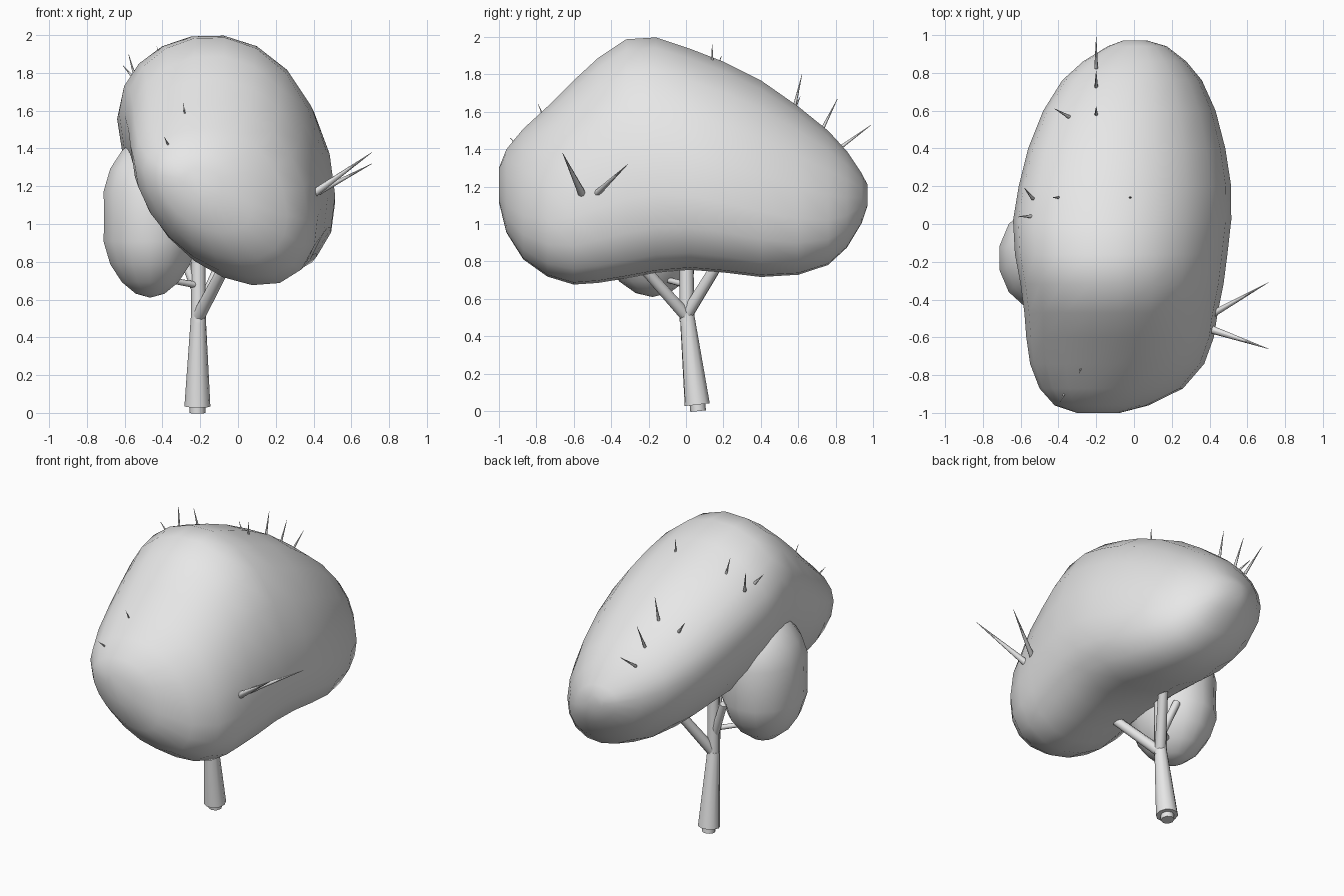
import bpy
import bmesh
from math import sin, cos, pi
from mathutils import Vector

cube = bpy.data.objects.get("Cube")
if cube:
    bpy.data.objects.remove(cube, do_unlink=True)

grey = bpy.data.materials.new("plain_grey")
grey.use_nodes = True
grey.diffuse_color = (0.8, 0.8, 0.8, 1)
grey.node_tree.nodes["Principled BSDF"].inputs["Base Color"].default_value = (0.8, 0.8, 0.8, 1)


def finish(bm, name, smooth_angle):
    """Turn a bmesh into a smooth, named object."""
    mesh = bpy.data.meshes.new(name)
    bm.to_mesh(mesh)
    bm.free()
    mesh.materials.append(grey)
    obj = bpy.data.objects.new(name, mesh)
    bpy.context.collection.objects.link(obj)
    bpy.ops.object.select_all(action="DESELECT")
    bpy.context.view_layer.objects.active = obj
    obj.select_set(True)
    bpy.ops.object.shade_smooth_by_angle(angle=smooth_angle)


def loft(name, rings, smooth_angle):
    """Skin equal rings, wound counter-clockwise along their path, and cap both ends."""
    bm = bmesh.new()
    loops = [[bm.verts.new(p) for p in ring] for ring in rings]
    count = len(loops[0])
    for a, b in zip(loops, loops[1:]):
        for i in range(count):
            j = (i + 1) % count
            bm.faces.new((a[i], a[j], b[j], b[i]))
    bm.faces.new(loops[0][::-1])
    bm.faces.new(loops[-1])
    bm.normal_update()
    finish(bm, name, smooth_angle)


def limb(name, stations, sides=8):
    """Tapered round limb through (point, radius) stations."""
    points = [Vector(p) for p, r in stations]
    axis = (points[-1] - points[0]).to_track_quat("Z", "Y")
    rings = []
    for point, (_, radius) in zip(points, stations):
        rings.append([point + axis @ Vector((radius * cos(a), radius * sin(a), 0))
                      for a in (2 * pi * i / sides for i in range(sides))])
    loft(name, rings, 0.9)


# Main canopy: slanted oval sections (y, left x, right x, low z, high z)
sections = [
    (-1.00, -0.30, -0.08, 1.12, 1.30),
    (-0.96, -0.42, 0.07, 0.96, 1.40),
    (-0.87, -0.50, 0.25, 0.82, 1.51),
    (-0.74, -0.55, 0.36, 0.73, 1.63),
    (-0.60, -0.57, 0.41, 0.69, 1.77),
    (-0.47, -0.58, 0.43, 0.70, 1.89),
    (-0.32, -0.60, 0.46, 0.725, 1.99),
    (-0.16, -0.63, 0.48, 0.755, 2.00),
    (0.02, -0.64, 0.50, 0.77, 1.94),
    (0.20, -0.61, 0.50, 0.755, 1.87),
    (0.40, -0.56, 0.47, 0.73, 1.77),
    (0.60, -0.48, 0.42, 0.74, 1.63),
    (0.76, -0.38, 0.35, 0.79, 1.50),
    (0.86, -0.27, 0.27, 0.88, 1.39),
    (0.94, -0.14, 0.17, 1.01, 1.27),
    (0.97, -0.06, 0.07, 1.10, 1.21),
]
SIDES = 20
rings = []
for y, x0, x1, z0, z1 in reversed(sections):
    ring = []
    for i in range(SIDES):
        t = 2 * pi * i / SIDES
        slant = 0.35 - 0.2 * max(0, sin(t))
        bulge = 1 + 0.03 * max(0, cos(t - 0.75)) ** 4 + 0.05 * max(0, cos(t + 0.7)) ** 4
        ring.append(((x0 + x1) / 2 + (x1 - x0) / 2 * cos(t) * bulge,
                     y,
                     (z0 + z1) / 2 + (z1 - z0) / 2 * sin(t - slant) * bulge))
    rings.append(ring)
loft("main_canopy", rings, pi)

# Small side canopy
bm = bmesh.new()
bmesh.ops.create_uvsphere(bm, u_segments=14, v_segments=10, radius=1)
for v in bm.verts:
    fullness = 1 + 0.3 * abs(v.co.z) * (1 - abs(v.co.z))
    v.co = Vector((-0.465 + 0.25 * v.co.x * fullness,
                   -0.18 + 0.285 * v.co.y * fullness,
                   1.04 + 0.43 * v.co.z))
finish(bm, "side_canopy", pi)

# Trunk with a narrower foot
limb("trunk_foot", [((-0.215, 0.065, 0), 0.042), ((-0.215, 0.06, 0.05), 0.042)])
limb("trunk", [((-0.215, 0.06, 0.035), 0.069), ((-0.21, 0.005, 0.52), 0.039)], 10)
limb("upper_trunk", [((-0.21, 0.005, 0.48), 0.04), ((-0.21, 0, 1.0), 0.037)])

# Branches
fork = (-0.21, 0, 0.51)
limb("front_branch", [(fork, 0.035), ((-0.02, -0.32, 0.87), 0.029)])
limb("back_branch", [(fork, 0.035), ((-0.04, 0.24, 0.9), 0.029)])
limb("side_branch", [((-0.21, 0, 0.62), 0.027), ((-0.31, 0.04, 0.88), 0.024)])
limb("side_twig", [((-0.21, 0, 0.675), 0.018), ((-0.4, -0.13, 0.71), 0.015)])

# Thorns: (base, tip, base radius)
thorns = [
    ((0.40, -0.555, 1.16), (0.71, -0.66, 1.38), 0.024),
    ((0.41, -0.48, 1.16), (0.71, -0.31, 1.32), 0.02),
    ((-0.20, 0.58, 1.63), (-0.20, 0.62, 1.80), 0.01),
    ((-0.20, 0.73, 1.51), (-0.20, 0.81, 1.67), 0.01),
    ((-0.20, 0.84, 1.42), (-0.20, 0.99, 1.53), 0.01),
    ((-0.35, 0.57, 1.59), (-0.42, 0.61, 1.68), 0.01),
    ((-0.54, 0.14, 1.76), (-0.58, 0.19, 1.90), 0.01),
    ((-0.55, 0.04, 1.77), (-0.61, 0.04, 1.84), 0.01),
    ((-0.40, 0.14, 1.83), (-0.43, 0.14, 1.94), 0.008),
    ((-0.02, 0.14, 1.86), (-0.02, 0.14, 1.96), 0.008),
    ((-0.28, -0.76, 1.57), (-0.29, -0.79, 1.64), 0.006),
    ((-0.37, -0.90, 1.42), (-0.39, -0.94, 1.46), 0.006),
]
for number, (base, tip, radius) in enumerate(thorns, 1):
    root = Vector(base) - (Vector(tip) - Vector(base)) * 0.1
    limb(f"thorn_{number}", [(root, radius), (tip, 0.001)])
